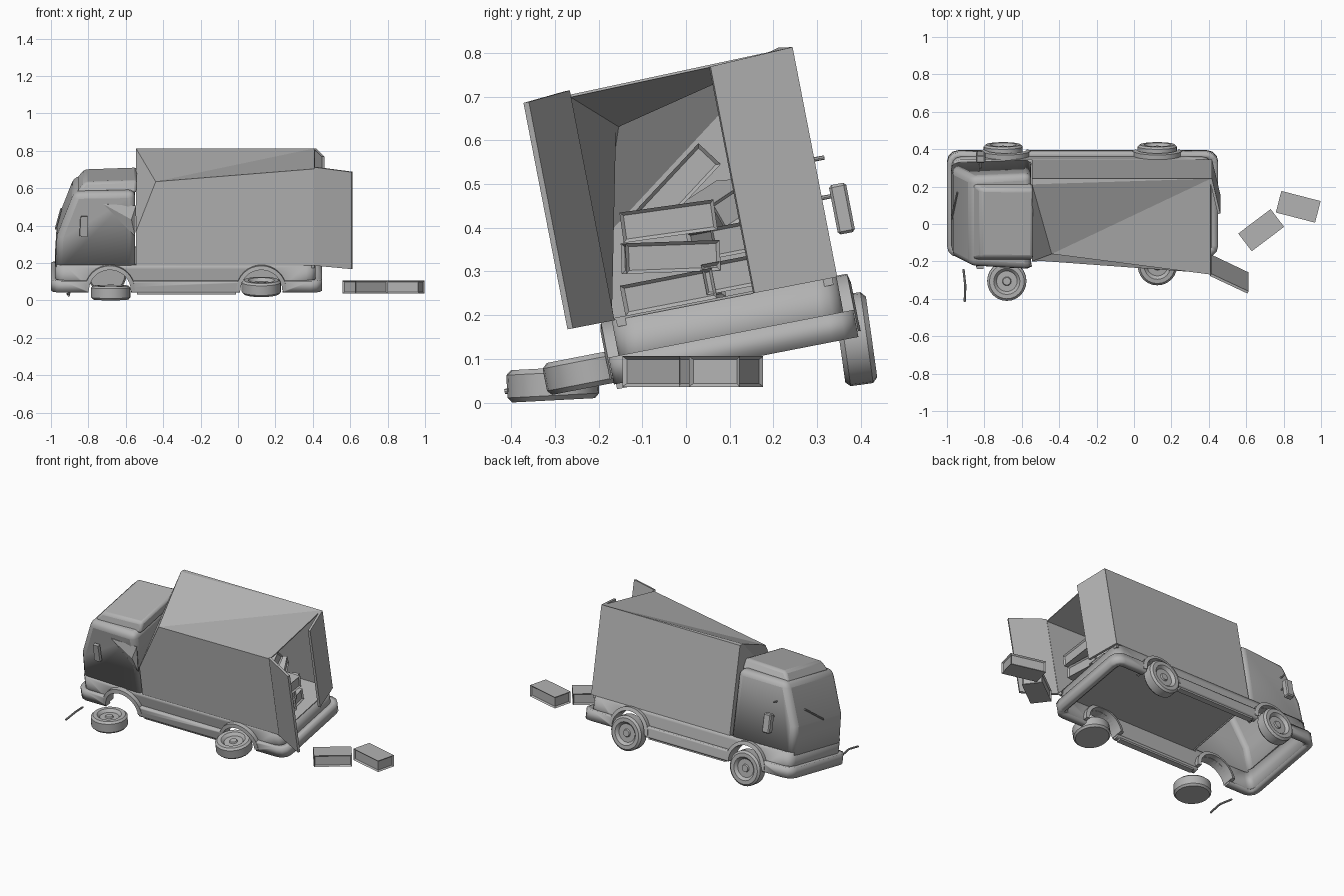
import bpy, bmesh
from math import pi, radians, cos, sin
from mathutils import Matrix, Vector

default = bpy.data.objects.get("Cube")
if default:
    bpy.data.objects.remove(default)

grey = bpy.data.materials.new("plain_grey")
grey.use_nodes = True
grey.diffuse_color = (0.45, 0.45, 0.45, 1)
grey.node_tree.nodes["Principled BSDF"].inputs["Base Color"].default_value = (0.45, 0.45, 0.45, 1)

# The wrecked truck leans sideways; loose parts lie flat
LEAN = Matrix.Rotation(radians(11), 4, 'X')
FLAT = Matrix.Identity(4)
LEFT, RIGHT = -0.131, 0.393
MID = (LEFT + RIGHT) / 2
BED = 0.216
WHEELS = (-0.685, 0.125)


def finish(name, bm, frame=LEAN, smooth=False):
    bmesh.ops.recalc_face_normals(bm, faces=bm.faces)
    mesh = bpy.data.meshes.new(name)
    bm.to_mesh(mesh)
    bm.free()
    mesh.materials.append(grey)
    ob = bpy.data.objects.new(name, mesh)
    bpy.context.collection.objects.link(ob)
    ob.matrix_world = frame
    if smooth:
        bpy.ops.object.select_all(action='DESELECT')
        bpy.context.view_layer.objects.active = ob
        ob.select_set(True)
        bpy.ops.object.shade_smooth_by_angle(angle=radians(35))
    return ob


def solidify(ob, thick, offset=-1):
    mod = ob.modifiers.new("thickness", 'SOLIDIFY')
    mod.thickness, mod.offset = thick, offset


def bevel(ob, width, segments=2):
    mod = ob.modifiers.new("bevel", 'BEVEL')
    mod.width, mod.segments = width, segments


def box(name, lo, hi, frame=LEAN):
    lo, hi = Vector(lo), Vector(hi)
    bm = bmesh.new()
    bmesh.ops.create_cube(bm, size=1)
    bmesh.ops.scale(bm, vec=hi - lo, verts=bm.verts)
    bmesh.ops.translate(bm, vec=(lo + hi) / 2, verts=bm.verts)
    return finish(name, bm, frame)


def panels(name, points, faces, thick=0.01, offset=-1):
    bm = bmesh.new()
    vs = [bm.verts.new(p) for p in points]
    for f in faces:
        bm.faces.new([vs[i] for i in f])
    ob = finish(name, bm)
    solidify(ob, thick, offset)
    return ob


def spun(name, profile, angle, steps, axis, frame, close=False):
    """Revolve a profile around the given axis through the origin."""
    bm = bmesh.new()
    vs = [bm.verts.new(p) for p in profile]
    edges = [bm.edges.new(p) for p in zip(vs, vs[1:])]
    if close:
        edges.append(bm.edges.new((vs[-1], vs[0])))
    bmesh.ops.spin(bm, geom=vs + edges, cent=(0, 0, 0), axis=axis, angle=angle, steps=steps)
    bmesh.ops.remove_doubles(bm, verts=bm.verts, dist=0.0002)
    if close:
        bmesh.ops.holes_fill(bm, edges=[e for e in bm.edges if e.is_boundary], sides=8)
    return finish(name, bm, frame, True)


def rod(name, a, b, radius=0.005, frame=LEAN):
    a, b = Vector(a), Vector(b)
    bm = bmesh.new()
    turn = (b - a).to_track_quat('Z', 'Y').to_matrix().to_4x4()
    bmesh.ops.create_cone(bm, cap_ends=True, segments=8, radius1=radius, radius2=radius,
                          depth=(b - a).length, matrix=Matrix.Translation((a + b) / 2) @ turn)
    return finish(name, bm, frame, True)


def skirt(name, x0, x1, half, z0, z1, thick, corner):
    """Open rounded rectangular band around the chassis."""
    bm = bmesh.new()
    ring = []
    for cx, cy, start in ((x1, 1, 0), (x0, 1, 90), (x0, -1, 180), (x1, -1, 270)):
        sx = 1 if cx == x1 else -1
        for k in range(4):
            a = radians(start + 30 * k)
            ring.append((cx - sx * corner + corner * cos(a), MID + cy * (half - corner) + corner * sin(a)))
    low = [bm.verts.new((x, y, z0)) for x, y in ring]
    top = [bm.verts.new((x, y, z1)) for x, y in ring]
    n = len(ring)
    for i in range(n):
        j = (i + 1) % n
        bm.faces.new((low[i], low[j], top[j], top[i]))
    ob = finish(name, bm, LEAN, True)
    solidify(ob, thick)
    for cutter in cutters:
        mod = ob.modifiers.new("wheel_arch", 'BOOLEAN')
        mod.object, mod.operation, mod.solver = cutter, 'DIFFERENCE', 'EXACT'
    return ob


# Wheel arch cutters
cutters = []
for x in WHEELS:
    c = rod("arch_cutter", (x, -0.4, 0.08), (x, 0.7, 0.08), 0.115)
    c.data.clear_geometry()
    bm = bmesh.new()
    bmesh.ops.create_cone(bm, cap_ends=True, segments=32, radius1=0.115, radius2=0.115, depth=1.2,
                          matrix=Matrix.Translation((x, MID, 0.08)) @ Matrix.Rotation(pi / 2, 4, 'X'))
    bm.to_mesh(c.data)
    bm.free()
    c.hide_render = True
    c.hide_set(True)
    cutters.append(c)

# Lower body, bumper band and bed floor
skirt("lower_body", -0.975, 0.415, 0.262, 0.085, BED, 0.02, 0.05)
skirt("bumper_band", -1.0, 0.45, 0.285, 0.072, 0.135, 0.04, 0.06)
box("bed_floor", (-0.55, LEFT + 0.01, 0.2), (0.41, RIGHT - 0.01, BED))
for side, y in (("left", RIGHT), ("right", LEFT)):
    box(side + "_sill", (-0.54, y - 0.018, 0.06), (-0.01, y + 0.012, 0.09))

# Fenders over all four wheels
for x in WHEELS:
    for y0, y1 in ((LEFT - 0.03, LEFT + 0.05), (RIGHT - 0.05, RIGHT + 0.03)):
        section = [(0.112, y0, 0), (0.134, y0 + 0.005, 0), (0.134, y1 - 0.005, 0), (0.112, y1, 0)]
        spun("fender", section, -pi, 16, (0, 1, 0), LEAN @ Matrix.Translation((x, 0, 0.085)), True)

# Cab shell, open below
bm = bmesh.new()
side = [(-0.55, 0.2), (-0.978, 0.2), (-0.968, 0.37), (-0.875, 0.61), (-0.55, 0.618)]
face = bm.faces.new([bm.verts.new((x, LEFT, z)) for x, z in side])
bmesh.ops.extrude_face_region(bm, geom=[face])
for v in bm.verts[len(side):]:
    v.co.y = RIGHT
for v in bm.verts:
    if v.co.x < -0.86:
        v.co.y = MID + (v.co.y - MID) * 0.93
bmesh.ops.delete(bm, geom=[f for f in bm.faces if all(v.co.z < 0.21 for v in f.verts)], context='FACES_ONLY')
cab = finish("cab", bm, LEAN, True)
bevel(cab, 0.035, 3)
solidify(cab, 0.012)

# Raised roof cap on the cab
bm = bmesh.new()
bmesh.ops.create_cube(bm, size=1)
for v in bm.verts:
    up = v.co.z > 0
    front = v.co.x < 0
    v.co = ((-0.82 if up else -0.865) if front else -0.54,
            MID + (0.37 if up else 0.42) * v.co.y, (0.655 if front else 0.665) if up else 0.6)
bevel(finish("roof_cap", bm, LEAN, True), 0.015)

# Buckled flap at the rear of the cab side
panels("buckled_side", [(-0.72, LEFT + 0.002, 0.55), (-0.55, LEFT - 0.005, 0.375),
                        (-0.545, LEFT + 0.005, 0.54), (-0.57, LEFT - 0.02, 0.47)],
       [(0, 1, 3), (1, 2, 3), (2, 0, 3)], 0.004)

# Cargo box with its front corner crushed in
F, B, TOP = -0.545, 0.41, 0.752
panels("cargo_box",
       [(F, LEFT, BED), (F, RIGHT, BED), (B, LEFT, BED), (B, RIGHT, BED),
        (B, LEFT, TOP - 0.01), (B, RIGHT, TOP), (F, RIGHT - 0.03, TOP + 0.005),
        (-0.44, -0.036, 0.654), (F, LEFT + 0.005, 0.4), (F, RIGHT, TOP)],
       [(0, 8, 7, 4, 2), (1, 3, 5, 9), (4, 7, 5), (7, 6, 5), (6, 9, 5),
        (0, 1, 9, 6, 8), (8, 6, 7), (0, 2, 3, 1)], 0.008)

# Rear doors, one swung wide and one ajar
for name, hinge, tip, x in (("wide_door", LEFT, -0.228, 0.61), ("ajar_door", RIGHT, 0.2, 0.455)):
    panels(name, [(B, hinge, BED), (x, tip, BED), (x, tip, TOP - 0.008), (B, hinge, TOP)],
           [(0, 1, 2, 3)], 0.014, 0)

# Wheels: two mounted, two fallen flat
tyre = [(0, 0, 0.028), (0.02, 0, 0.028), (0.024, 0, 0.02), (0.055, 0, 0.02), (0.062, 0, 0.03), (0.07, 0, 0.037),
        (0.093, 0, 0.037), (0.105, 0, 0.026), (0.105, 0, -0.026), (0.095, 0, -0.037), (0, 0, -0.037)]
for name, place, tip in (("front_left_wheel", (-0.7, 0.388, 0.145), -82), ("rear_left_wheel", (0.125, 0.388, 0.145), -82),
                         ("loose_front_wheel", (-0.68, -0.305, 0.042), 3), ("loose_rear_wheel", (0.125, -0.22, 0.072), 11)):
    spun(name, tyre, 2 * pi, 24, (0, 0, 1), Matrix.Translation(place) @ Matrix.Rotation(radians(tip), 4, 'X'))

# Mirror, handles and wipers
mirror = box("side_mirror", (-0.845, RIGHT + 0.022, 0.31), (-0.795, RIGHT + 0.062, 0.425))
bevel(mirror, 0.006, 1)
rod("mirror_arm", (-0.82, RIGHT - 0.01, 0.4), (-0.82, RIGHT + 0.03, 0.4))
rod("mirror_upper_stub", (-0.83, RIGHT - 0.01, 0.49), (-0.83, RIGHT + 0.025, 0.49))
rod("broken_mirror_post", (-0.84, LEFT - 0.012, 0.38), (-0.835, LEFT - 0.012, 0.48), 0.008)
box("broken_mirror", (-0.84, LEFT - 0.02, 0.375), (-0.805, LEFT, 0.485))
rod("wiper", (-0.975, 0.1, 0.37), (-0.945, 0.26, 0.45))
path = [(-0.905, -0.415, 0.025), (-0.902, -0.33, 0.04), (-0.912, -0.24, 0.035)]
for a, b in zip(path, path[1:]):
    rod("fallen_wiper", a, b, 0.006, FLAT)


def crate(place, spin, roll=0.0, pitch=0.0):
    """Box with framed, recessed sides."""
    bm = bmesh.new()
    bmesh.ops.create_cube(bm, size=1)
    bmesh.ops.scale(bm, vec=(0.217, 0.119, 0.07), verts=bm.verts)
    sides = [f for f in bm.faces if abs(f.normal.z) < 0.5]
    bmesh.ops.inset_individual(bm, faces=sides, thickness=0.011, depth=-0.008)
    turn = (Matrix.Rotation(radians(roll), 4, 'X') @ Matrix.Rotation(radians(pitch), 4, 'Y')
            @ Matrix.Rotation(radians(spin), 4, 'Z'))
    finish("crate", bm, Matrix.Translation(place) @ turn)


# Crates spilled on the ground and piled in the box
crate((0.68, -0.033, 0.071), 37)
crate((0.878, 0.092, 0.071), -14.5)
crate((0.28, -0.03, 0.255), 80, 11)
crate((0.3, -0.035, 0.333), 95, 2)
crate((0.33, -0.04, 0.415), 90, 8)
crate((0.2, -0.02, 0.49), 90, 47)
crate((0.24, 0.09, 0.29), 5, 11)
crate((0.22, 0.09, 0.37), 15, 11)
crate((0.15, 0.08, 0.45), 20, 30, 10)
